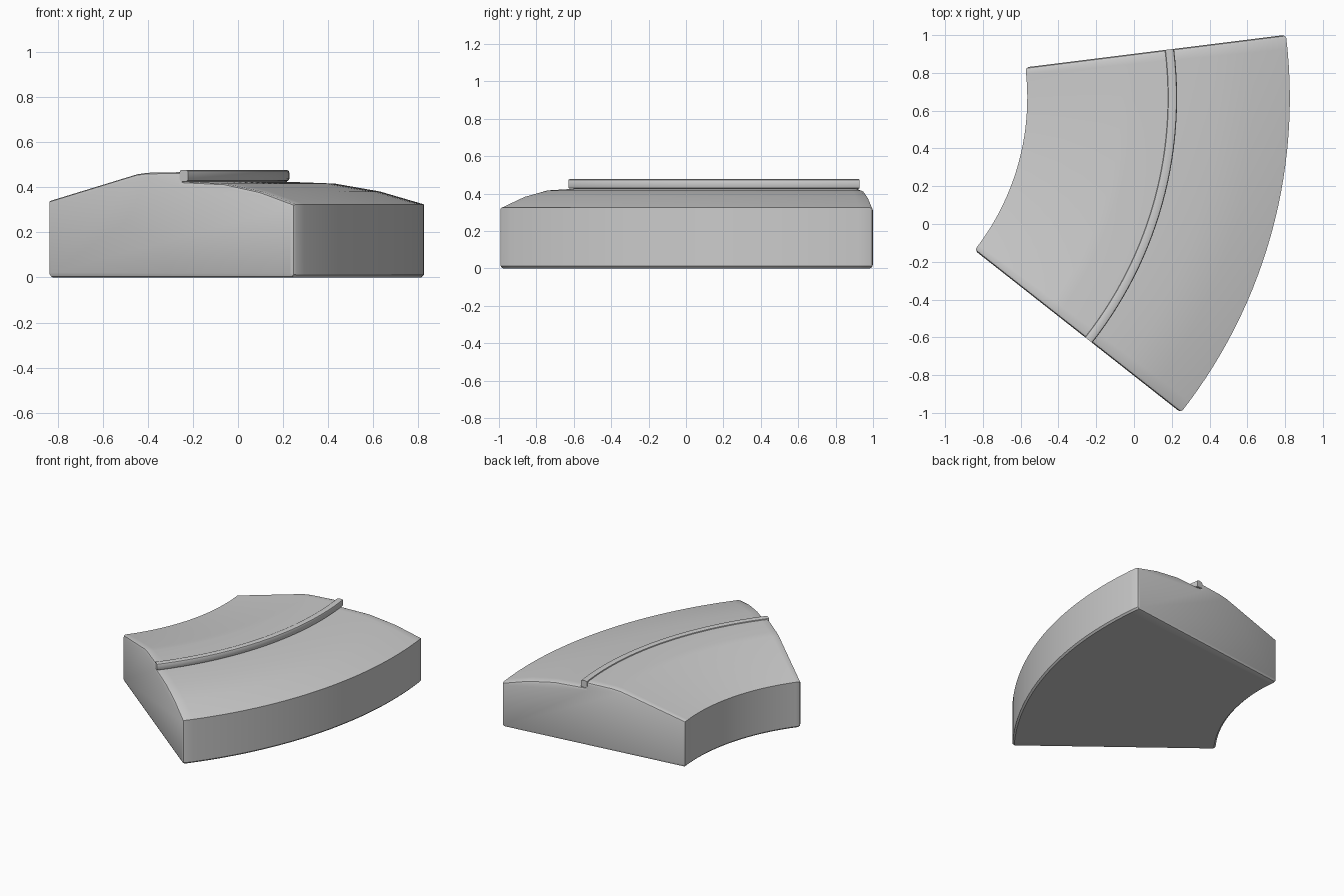
import bpy, bmesh, math

if "Cube" in bpy.data.objects:
    bpy.data.objects.remove(bpy.data.objects["Cube"])

CX, CY = -1.87, 0.668          # centre of the arcs
A0, A1 = math.radians(-38.2), math.radians(7.1)
STEPS = 28


def sweep(name, profile, bevel, segs=2):
    """Sweep an (r, z) outline around the arc centre and round its end edges."""
    bm = bmesh.new()
    rings = []
    for i in range(STEPS + 1):
        a = A0 + (A1 - A0) * i / STEPS
        rings.append([bm.verts.new((CX + r * math.cos(a), CY + r * math.sin(a), z))
                      for r, z in profile])
    n = len(profile)
    for p, q in zip(rings, rings[1:]):
        for j in range(n):
            k = (j + 1) % n
            bm.faces.new((p[j], p[k], q[k], q[j]))
    caps = [bm.faces.new(rings[0]), bm.faces.new(rings[-1])]
    bmesh.ops.recalc_face_normals(bm, faces=bm.faces)
    if bevel:
        edges = list({e for f in caps for e in f.edges})
        bmesh.ops.bevel(bm, geom=edges, offset=bevel, segments=segs, profile=0.5,
                        affect='EDGES', clamp_overlap=True)
    bmesh.ops.recalc_face_normals(bm, faces=bm.faces)
    me = bpy.data.meshes.new(name)
    bm.to_mesh(me)
    bm.free()
    ob = bpy.data.objects.new(name, me)
    bpy.context.collection.objects.link(ob)
    bpy.context.view_layer.objects.active = ob
    ob.select_set(True)
    bpy.ops.object.shade_smooth_by_angle(angle=math.radians(30))
    ob.select_set(False)
    return ob


# Curved block: sloping inner top, step down, drooping outer top
sweep("curved_block", [
    (1.318, 0.0), (1.305, 0.012), (1.305, 0.340), (1.80, 0.459), (1.86, 0.465),
    (2.065, 0.468), (2.065, 0.426), (2.30, 0.417), (2.50, 0.382),
    (2.695, 0.325), (2.695, 0.012), (2.683, 0.0)], 0.018)

# Rounded lip running along the step
lip = []
for cr, cz, start in ((2.087, 0.466, 0), (2.060, 0.466, 90),
                      (2.060, 0.438, 180), (2.087, 0.438, 270)):
    for t in (0, 45, 90):
        a = math.radians(start + t)
        lip.append((cr + 0.011 * math.cos(a), cz + 0.011 * math.sin(a)))
sweep("step_lip", lip, 0)
